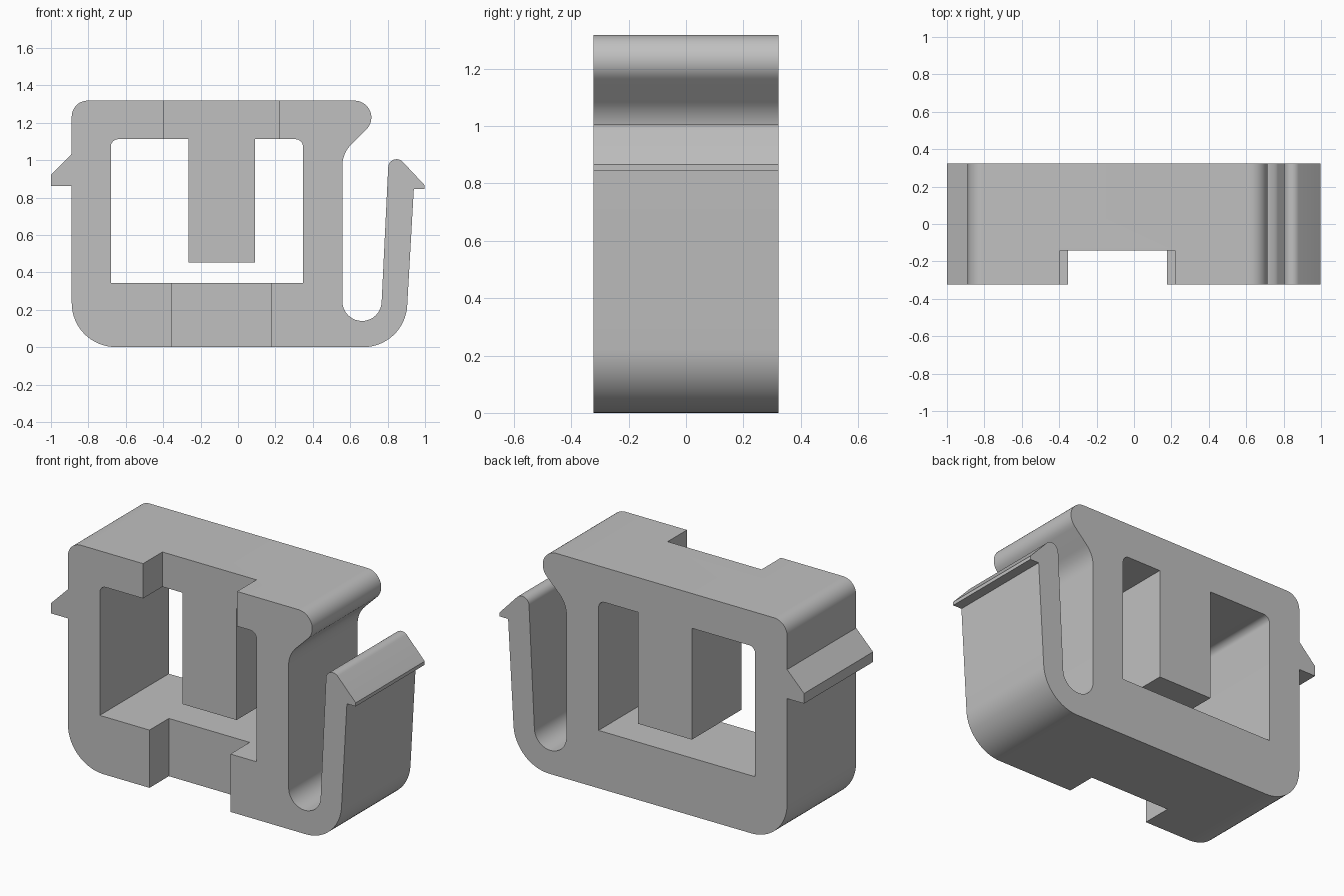
import bpy, bmesh
from math import cos, sin, radians

default = bpy.data.objects.get("Cube")
if default:
    bpy.data.objects.remove(default, do_unlink=True)

FRONT, BACK, RECESS = -0.323, 0.323, -0.142
TOP = 1.318

grey = bpy.data.materials.new("plain grey")
grey.use_nodes = True
grey.diffuse_color = (0.53, 0.53, 0.53, 1)
grey.node_tree.nodes["Principled BSDF"].inputs["Base Color"].default_value = grey.diffuse_color


def arc(x, z, r, start, end, steps=12):
    """Points along an arc in the x-z plane, angles in degrees."""
    angles = [radians(start + (end - start) * i / steps) for i in range(steps + 1)]
    return [(x + r * cos(a), z + r * sin(a)) for a in angles]


def box(x0, x1, z0, z1):
    return [(x0, z0), (x1, z0), (x1, z1), (x0, z1)]


def prism(name, outline, y0, y1):
    """Extrude an x-z outline from y0 to y1."""
    bm = bmesh.new()
    face = bm.faces.new([bm.verts.new((x, y0, z)) for x, z in outline])
    side = bmesh.ops.extrude_face_region(bm, geom=[face])["geom"]
    moved = [v for v in side if isinstance(v, bmesh.types.BMVert)]
    bmesh.ops.translate(bm, vec=(0, y1 - y0, 0), verts=moved)
    bmesh.ops.recalc_face_normals(bm, faces=bm.faces)
    mesh = bpy.data.meshes.new(name)
    bm.to_mesh(mesh)
    bm.free()
    mesh.materials.append(grey)
    obj = bpy.data.objects.new(name, mesh)
    bpy.context.collection.objects.link(obj)
    return obj


# Outer outline, counter-clockwise from the lower corner
outline = arc(-0.655, 0.235, 0.234, 180, 270, 16)          # lower corner
outline += arc(0.67, 0.235, 0.235, 270, 357, 16)           # foot of the spring arm
outline += [(0.94, 0.845), (0.998, 0.845), (0.998, 0.866)] # arm barb
outline += arc(0.848, 0.96, 0.045, 45, 177)                # arm tip
outline += arc(0.663, 0.245, 0.105, -3, -180, 20)          # slot bottom
outline += arc(0.718, 0.97, 0.16, 180, 135, 8)             # neck under the lip
outline += arc(0.623, TOP - 0.09, 0.09, -45, 90, 16)       # rounded lip
outline += arc(-0.804, TOP - 0.085, 0.085, 90, 180)        # upper corner
outline += [(-0.889, 1.034), (-1, 0.922), (-1, 0.862), (-0.889, 0.862)]  # fixed barb
body = prism("clip_body", outline, FRONT, BACK)

# Window running around the hanging tongue
window = [(-0.68, 0.343), (0.347, 0.343)]
window += arc(0.307, 1.072, 0.04, 0, 90, 8)
window += [(0.09, 1.112), (0.09, 0.452), (-0.265, 0.452), (-0.265, 1.112)]
window += arc(-0.64, 1.072, 0.04, 90, 180, 8)

cutters = [
    prism("window_cutter", window, -1, 1),
    prism("upper_notch_cutter", box(-0.396, 0.22, 0.4, 1.5), -1, RECESS),
    prism("lower_notch_cutter", box(-0.354, 0.176, -0.2, 0.42), -1, RECESS),
]

# Cut the body, then discard the cutters
bpy.ops.object.select_all(action='DESELECT')
bpy.context.view_layer.objects.active = body
body.select_set(True)
for cutter in cutters:
    cutter.hide_render = True
    cut = body.modifiers.new(cutter.name, 'BOOLEAN')
    cut.operation = 'DIFFERENCE'
    cut.solver = 'EXACT'
    cut.object = cutter
    bpy.ops.object.modifier_apply(modifier=cut.name)
    bpy.data.objects.remove(cutter, do_unlink=True)

bpy.ops.object.shade_smooth_by_angle(angle=radians(30))
